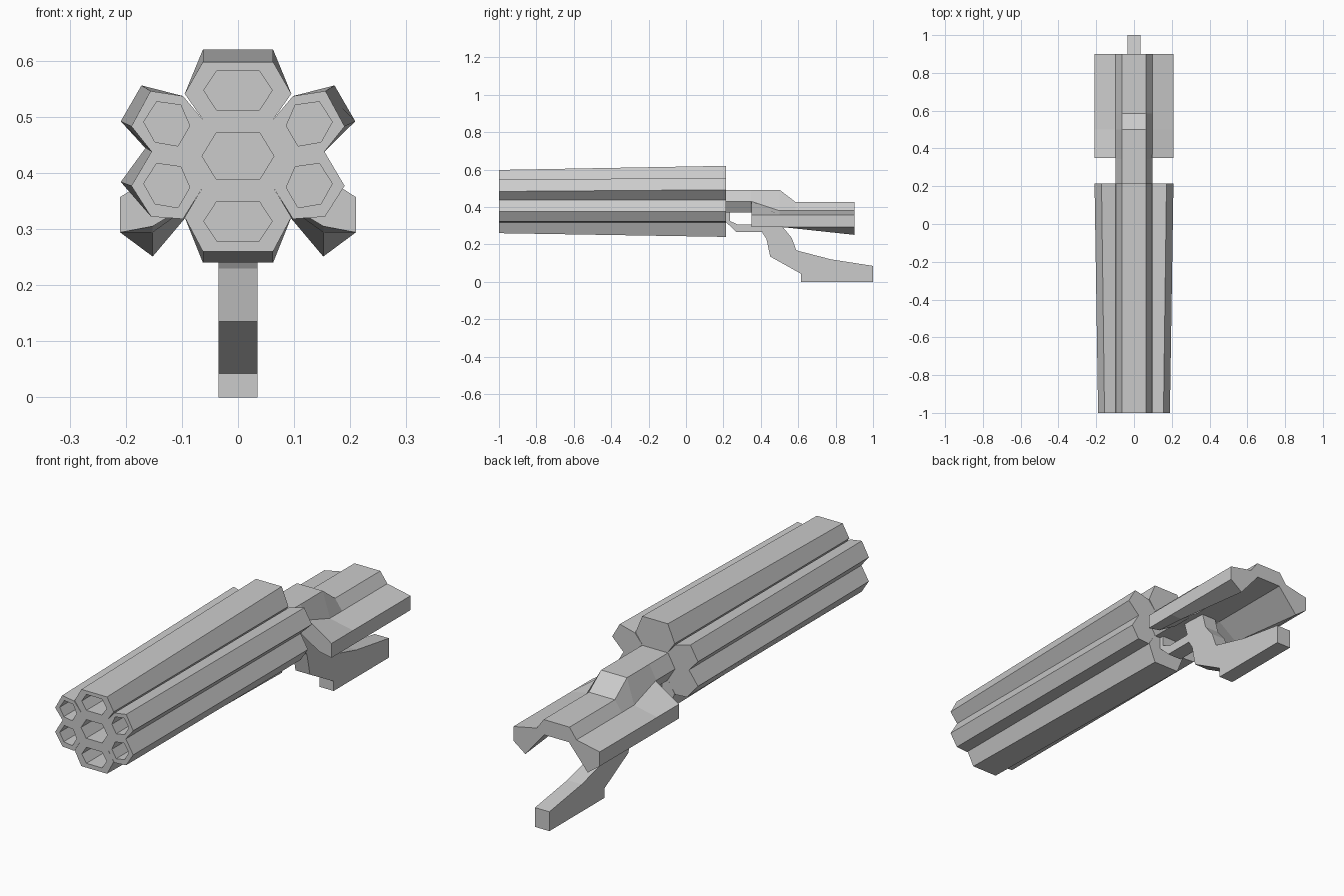
import bpy, bmesh

if "Cube" in bpy.data.objects:
    bpy.data.objects.remove(bpy.data.objects["Cube"])


def loft(name, sections, mirror=False):
    """Skin matching closed rings of 3D points and cap both ends."""
    bm = bmesh.new()
    rings = [[bm.verts.new(p) for p in s] for s in sections]
    n = len(rings[0])
    for a, b in zip(rings, rings[1:]):
        for i in range(n):
            j = (i + 1) % n
            bm.faces.new((a[i], a[j], b[j], b[i]))
    bm.faces.new(rings[0])
    bm.faces.new(rings[-1])
    bmesh.ops.recalc_face_normals(bm, faces=bm.faces)
    me = bpy.data.meshes.new(name)
    bm.to_mesh(me)
    bm.free()
    ob = bpy.data.objects.new(name, me)
    bpy.context.collection.objects.link(ob)
    if mirror:
        m = ob.modifiers.new("mirror", 'MIRROR')
        m.use_mirror_merge = False
    return ob


def ring(y, pts):
    return [(x, y, z) for x, z in pts]


def side_plate(name, profile, half):
    """Extrude a (y, z) profile across x."""
    return loft(name, [[(x, y, z) for y, z in profile] for x in (-half, half)])


# barrel cluster: six fused hexagonal tubes, outer corners flare to the rear
front = [(.0625, .598), (.095, .541), (.0625, .495), (.098, .537), (.156, .546),
         (.19, .483), (.154, .438), (.19, .377), (.155, .322), (.098, .318),
         (.0625, .375), (.095, .321), (.0625, .26)]
flare = {0: (.0625, .62), 4: (.172, .556), 5: (.209, .492), 12: (.0625, .24)}
back_r = [flare.get(i, p) for i, p in enumerate(front)]
back_l = list(back_r)
back_l[6], back_l[7] = (.165, .444), (.209, .384)


def full(right, left):
    return right + [(-x, z) for x, z in reversed(left)]


barrels = loft("barrel_cluster", [ring(-1, full(front, front)),
                                  ring(.215, full(back_r, back_l))])

# bores cut into the muzzle face
side_bore = [(-.145, .527), (-.102, .521), (-.086, .484),
             (-.107, .448), (-.148, .455), (-.168, .491)]


def hexagon(cz, w, t, h):
    return [(w, cz), (t, cz + h), (-t, cz + h), (-w, cz), (-t, cz - h), (t, cz - h)]


bores = [hexagon(.547, .061, .038, .035), hexagon(.43, .064, .039, .041),
         hexagon(.314, .061, .038, .035)]
for sx in (1, -1):
    for dz in (0, -.11):
        bores.append([(sx * x, z + dz) for x, z in side_bore])
for i, pts in enumerate(bores):
    cutter = loft(f"bore_cutter_{i}", [ring(-1.05, pts), ring(-.7, pts)])
    cutter.hide_render = True
    cutter.hide_set(True)
    cut = barrels.modifiers.new("bore", 'BOOLEAN')
    cut.operation = 'DIFFERENCE'
    cut.solver = 'EXACT'
    cut.object = cutter

# receiver: hexagonal at the barrels, dropping to a low ridge at the rear
body = []
for y, top, side, low in [(.2, .492, .43, .37), (.345, .492, .43, .37),
                          (.5, .492, .38, .36), (.585, .427, .38, .36),
                          (.9, .427, .38, .36)]:
    body.append(ring(y, [(.063, top), (.097, side), (.06, low),
                         (-.06, low), (-.097, side), (-.063, top)]))
loft("receiver", body)

# side wings flanking the receiver
wing = []
for y, inner, tip in [(.35, .43, .305), (.5, .38, .294), (.9, .38, .251)]:
    wing.append(ring(y, [(.06, .36), (.097, inner), (.21, .357),
                         (.21, .294), (.152, tip)]))
loft("side_wing", wing, mirror=True)

# grip
side_plate("grip", [(.38, .365), (.41, .26), (.43, .23), (.45, .135), (.615, .043),
                    (.615, 0), (1, 0), (1, .085), (.775, .12), (.59, .168),
                    (.565, .235), (.52, .29), (.5, .365)], .035)

# trigger guard
side_plate("trigger_guard", [(.213, .375), (.213, .32), (.27, .265), (.43, .265),
                             (.43, .305), (.28, .305), (.235, .325), (.235, .375)], .034)
